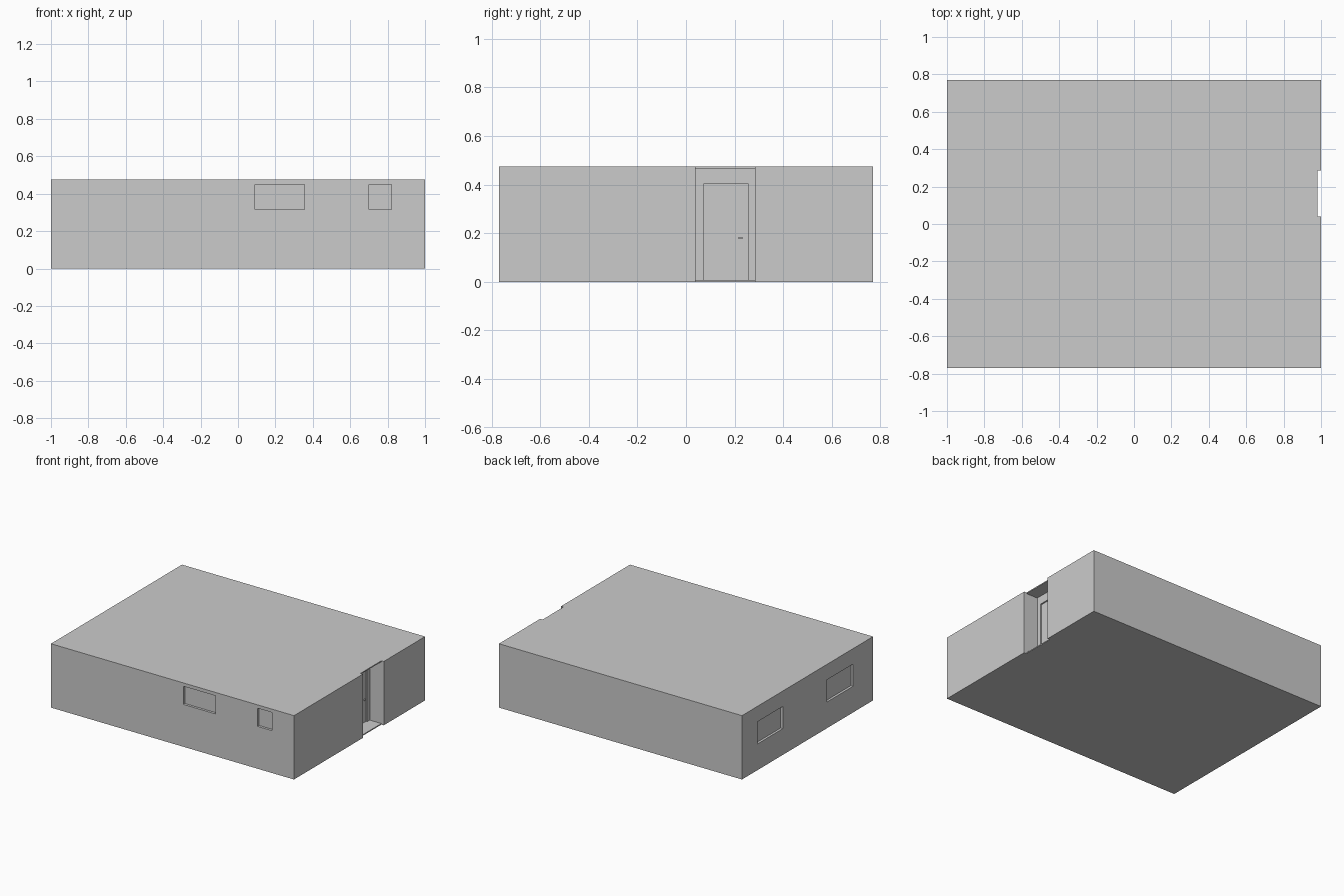
import bpy, bmesh, math

if "Cube" in bpy.data.objects:
    bpy.data.objects.remove(bpy.data.objects["Cube"])

W, D, H = 1.0, 0.77, 0.475        # half width, half depth, height
T, SLAB = 0.03, 0.008             # wall and slab thickness
PORCH = (0.04, 0.285)             # entrance recess along y
PORCH_BACK = 0.885
DOOR = (0.075, 0.255, 0.405)      # y from, y to, top


def prism(name, pts, z0, z1):
    """Extrude a flat outline between two heights."""
    bm = bmesh.new()
    face = bm.faces.new([bm.verts.new((x, y, z0)) for x, y in pts])
    top = bmesh.ops.extrude_face_region(bm, geom=[face])["geom"]
    bmesh.ops.translate(bm, vec=(0, 0, z1 - z0),
                        verts=[v for v in top if isinstance(v, bmesh.types.BMVert)])
    bmesh.ops.recalc_face_normals(bm, faces=bm.faces)
    mesh = bpy.data.meshes.new(name)
    bm.to_mesh(mesh)
    bm.free()
    ob = bpy.data.objects.new(name, mesh)
    bpy.context.collection.objects.link(ob)
    return ob


def box(name, x0, x1, y0, y1, z0, z1):
    return prism(name, [(x0, y0), (x1, y0), (x1, y1), (x0, y1)], z0, z1)


def cut(target, cutter):
    mod = target.modifiers.new("cut", "BOOLEAN")
    mod.operation, mod.solver, mod.object = "DIFFERENCE", "EXACT", cutter
    bpy.context.view_layer.objects.active = target
    bpy.ops.object.modifier_apply(modifier=mod.name)
    bpy.data.objects.remove(cutter)


def peg(name, radius, depth, loc):
    bpy.ops.mesh.primitive_cylinder_add(vertices=12, radius=radius, depth=depth,
                                        location=loc, rotation=(0, math.pi / 2, 0))
    bpy.context.object.name = name


# building shell: solid block hollowed around the entrance recess
shell = box("building_shell", -W, W, -D, D, 0, H)
xi, yi, xb = W - T, D - T, PORCH_BACK - T
ya, yb = PORCH[0] - T, PORCH[1] + T
cut(shell, prism("room_cutter", [(-xi, -yi), (xi, -yi), (xi, ya), (xb, ya),
                                 (xb, yb), (xi, yb), (xi, yi), (-xi, yi)],
                 SLAB, H - SLAB))

# entrance recess, and the shallow full-height notch in floor and roof edge
cut(shell, box("porch_cutter", PORCH_BACK, 1.1, *PORCH, SLAB, H - SLAB))
cut(shell, box("notch_cutter", 0.98, 1.1, *PORCH, -0.1, H + 0.1))
cut(shell, box("door_cutter", xb - 0.05, PORCH_BACK + 0.05, DOOR[0], DOOR[1], SLAB, DOOR[2]))

# front windows
for name, x0, x1 in (("wide", 0.09, 0.355), ("small", 0.70, 0.82)):
    z0, z1 = 0.315, 0.45
    cut(shell, box("window_cutter", x0, x1, -D - 0.1, -D + T + 0.01, z0, z1))
    box(f"front_{name}_window_pane", x0, x1, -D + 0.018, -D + 0.024, z0, z1)

# left side windows
for name, y0, y1 in (("rear", 0.29, 0.59), ("near", -0.535, -0.23)):
    z0, z1 = 0.195, 0.36
    cut(shell, box("window_cutter", -W - 0.1, -W + T + 0.01, y0, y1, z0, z1))
    box(f"left_{name}_window_pane", -W + 0.018, -W + 0.024, y0, y1, z0, z1)

# door leaf with peephole and handle
face = PORCH_BACK - 0.01
box("door_leaf", face - 0.015, face, DOOR[0], DOOR[1], SLAB, DOOR[2])
peg("door_peephole", 0.004, 0.006, (face + 0.001, 0.163, 0.29))
peg("door_handle_stem", 0.003, 0.014, (face + 0.006, 0.232, 0.18))
box("door_handle_lever", face + 0.010, face + 0.015, 0.215, 0.235, 0.178, 0.182)
